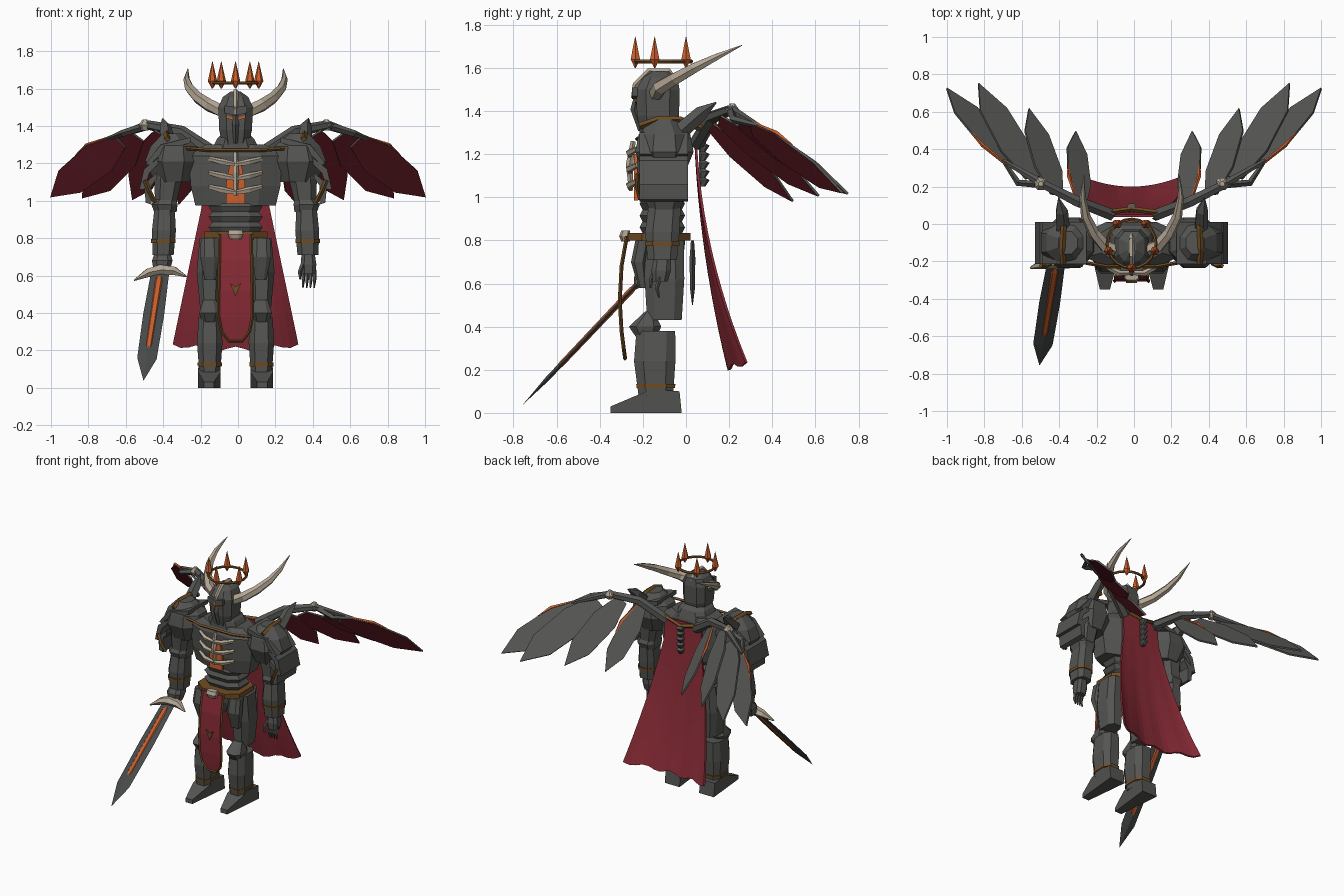
import bpy, bmesh, math
from mathutils import Vector

cube = bpy.data.objects.get("Cube")
if cube:
    bpy.data.objects.remove(cube, do_unlink=True)

CX = -.013  # body axis


def colour(name, r, g, b):
    m = bpy.data.materials.new(name)
    m.use_nodes = True
    m.diffuse_color = (r, g, b, 1)
    m.node_tree.nodes["Principled BSDF"].inputs["Base Color"].default_value = (r, g, b, 1)
    return m


IRON = colour("dark_iron", .09, .092, .085)
STEEL = colour("blade_steel", .065, .07, .07)
BONE = colour("bone", .45, .38, .29)
BRONZE = colour("bronze", .16, .075, .018)
RED = colour("crimson_cloth", .25, .024, .037)
LINING = colour("wing_lining", .16, .014, .023)
GLOW = colour("ember_orange", .6, .115, .025)


def P(s, x, y, z):
    return Vector((CX + s * x, y, z))


def skin(name, mat, rings, caps=True):
    """Join equal rings of points into one faceted object."""
    bm = bmesh.new()
    vs = [[bm.verts.new(p) for p in ring] for ring in rings]
    for a, b in zip(vs, vs[1:]):
        for i in range(len(a) if caps else len(a) - 1):
            j = (i + 1) % len(a)
            bm.faces.new((a[i], a[j], b[j], b[i]))
    if caps:
        bm.faces.new(vs[0])
        bm.faces.new(vs[-1])
    bmesh.ops.recalc_face_normals(bm, faces=bm.faces)
    me = bpy.data.meshes.new(name)
    bm.to_mesh(me)
    bm.free()
    me.materials.append(mat)
    ob = bpy.data.objects.new(name, me)
    bpy.context.collection.objects.link(ob)
    return ob


def loft(name, mat, rings, s=1, c=.55):
    """Stack chamfered sections given as x, y, z, half width, half depth."""
    octagon = [(1, c), (c, 1), (-c, 1), (-1, c), (-1, -c), (-c, -1), (c, -1), (1, -c)]
    return skin(name, mat, [[P(s, x, y, z) + Vector((a * w, b * d, 0)) for a, b in octagon]
                            for x, y, z, w, d in rings])


def tube(name, mat, pts, radii, sides=6, flat=1.0):
    pts = [Vector(p) for p in pts]
    span = pts[-1] - pts[0]
    axis = min(range(3), key=lambda k: abs(span[k]))
    ref = Vector([float(k == axis) for k in range(3)])
    rings = []
    for i, p in enumerate(pts):
        t = (pts[min(i + 1, len(pts) - 1)] - pts[max(i - 1, 0)]).normalized()
        u = (ref - t * ref.dot(t)).normalized()
        v = t.cross(u)
        r = radii[i] if isinstance(radii, list) else radii
        angles = [math.tau * k / sides for k in range(sides)]
        rings.append([p + u * r * math.cos(a) + v * r * flat * math.sin(a) for a in angles])
    return skin(name, mat, rings)


def slab(name, mat, pts, depth):
    return skin(name, mat, [pts, [p + Vector(depth) for p in pts]])


# torso
loft("pelvis", IRON, [(0, -.11, .66, .07, .07), (0, -.11, .74, .15, .1), (0, -.11, .83, .15, .11)])
for i in range(3):
    z = .83 + i * .055
    loft("belly_band", IRON, [(0, -.11, z, .125, .09), (0, -.11, z + .03, .145, .105), (0, -.11, z + .06, .12, .09)])
loft("chest", IRON, [(0, -.11, .975, .215, .095), (0, -.11, 1.08, .24, .115),
                     (0, -.11, 1.24, .25, .12), (0, -.1, 1.3, .16, .1)])
loft("neck_guard", IRON, [(0, -.1, 1.27, .13, .11), (0, -.11, 1.33, .1, .1), (0, -.12, 1.36, .07, .08)])
tube("collar_trim", BRONZE, [P(1, x, y, z) for x, y, z in
     [(-.26, -.205, 1.28), (-.13, -.228, 1.27), (.13, -.228, 1.27), (.26, -.205, 1.28)]], .01, 4)
slab("ember_core", GLOW, [P(1, x, -.222, z) for x, z in
     [(-.05, .985), (.05, .985), (.05, 1.1), (.03, 1.2), (-.03, 1.2), (-.05, 1.1)]], (0, -.018, 0))
tube("sternum", BONE, [P(1, 0, -.245, 1.26), P(1, 0, -.262, 1.15), P(1, 0, -.255, 1.03)], [.012, .018, .01], 5)
loft("belt", BRONZE, [(0, -.125, .8, .17, .145), (0, -.125, .835, .17, .145)])
loft("buckle", BONE, [(0, -.28, .795, .03, .02), (0, -.285, .82, .04, .025), (0, -.28, .845, .036, .02)])

# head
loft("helmet", IRON, [(0, -.13, 1.3, .07, .08), (0, -.13, 1.38, .088, .098), (0, -.13, 1.5, .092, .1),
                      (0, -.12, 1.555, .068, .08), (0, -.12, 1.585, .025, .035)])
tube("face_ridge", IRON, [P(1, 0, -.228, 1.47), P(1, 0, -.24, 1.41), P(1, 0, -.21, 1.31)], [.012, .018, .012], 4)
tube("crest", BONE, [P(1, 0, y, z) for y, z in
     [(-.25, 1.46), (-.235, 1.52), (-.17, 1.585), (-.08, 1.585), (-.04, 1.54)]], [.006, .014, .015, .014, .006], 5)

# floating crown
bpy.ops.mesh.primitive_torus_add(location=(CX, -.105, 1.63), major_radius=.13, minor_radius=.009,
                                 major_segments=20, minor_segments=5)
bpy.context.object.name = "crown_ring"
bpy.context.object.data.materials.append(BRONZE)
for k in range(5):
    a = math.radians(72 * k - 90)
    x, y = .13 * math.cos(a), -.105 + .13 * math.sin(a)
    tube("crown_spike", GLOW, [P(1, x, y, z) for z in (1.6, 1.64, 1.745)], [.003, .025, .001], 6)

# tabard with trim
rows = [(.82, .085, -.275), (.68, .087, -.3), (.52, .09, -.308), (.38, .09, -.3), (.3, .075, -.29), (.25, .035, -.283)]
skin("tabard", RED, [[P(1, -w, y, z), P(1, w, y, z), P(1, w, y + .01, z), P(1, -w, y + .01, z)] for z, w, y in rows])
edge = [P(-1, w, y, z) for z, w, y in rows] + [P(1, w, y, z) for z, w, y in reversed(rows)]
tube("tabard_trim", BRONZE, edge, .008, 4)
slab("tabard_emblem", BRONZE, [P(1, x, -.308, z) for x, z in [(-.03, .56), (0, .54), (.03, .56), (0, .49)]], (0, -.008, 0))


# cape
def cape_point(u, v):
    drop = 1.27 - 1.06 * v + .025 * v * u * u + .013 * v * math.cos(u * 11)
    width = .15 + .18 * max(0, v - .15) / .85
    back = .05 + .045 * v + .105 * v * v + .085 * v * v * u * u
    return P(1, u * width, back, drop)


cape = skin("cape", RED, [[cape_point(i / 8 - 1, j / 12) for i in range(17)] for j in range(13)], caps=False)
cape.modifiers.new("thickness", "SOLIDIFY").thickness = .012
tube("cape_bar", BRONZE, [P(1, -.15, .06, 1.28), P(1, 0, .08, 1.25), P(1, .15, .06, 1.28)], .014, 4)
for i in range(5):
    z = 1.24 - i * .04
    loft("vertebra", IRON, [(0, .075, z - .03, .012, .015), (0, .085, z, .024, .025), (0, .075, z + .01, .015, .015)])
tube("hip_dagger", IRON, [P(1, .13, .03, z) for z in (.8, .72, .58, .5)], [.012, .022, .02, .003], 4, .6)


# wing feather: iron above, lining below, tilted up towards its outer edge
def feather(name, s, base, tip, width, tilt):
    base, tip = Vector(base), Vector(tip)
    base.x *= s
    tip.x *= s
    t = tip - base
    along = Vector((s * .8, .3, tilt))
    side = (along - t * along.dot(t) / t.length_squared).normalized()
    n = t.cross(side).normalized()
    if n.z < 0:
        n.negate()
    shape = [(0, -.22), (.3, -.48), (.72, -.42), (1, 0), (.72, .42), (.3, .48), (0, .22)]
    pts = [base + t * a + side * width * b for a, b in shape]
    ob = slab(name, IRON, pts, n * -.012)
    ob.data.materials.append(LINING)
    for f in ob.data.polygons:
        f.material_index = int(f.normal.dot(n) < -.5)
    return pts


FEATHERS = [((.63, .31, 1.32), (1, .73, 1.025), .2, .15), ((.54, .25, 1.35), (.83, .755, 1.02), .21, .2),
            ((.41, .16, 1.36), (.56, .62, 1.01), .18, .35), ((.28, .12, 1.33), (.31, .5, .985), .15, .45)]

for s, label in ((-1, "right_"), (1, "left_")):
    # face and horns
    slab(label + "eye", GLOW, [P(s, x, -.229, z) for x, z in
         [(.014, 1.43), (.052, 1.445), (.052, 1.455), (.014, 1.445)]], (0, -.008, 0))
    slab(label + "brow", IRON, [P(s, x, -.225, z) for x, z in
         [(0, 1.455), (.06, 1.47), (.06, 1.51), (0, 1.5)]], (0, -.025, 0))
    tube(label + "horn", BONE, [P(s, *p) for p in
         [(.07, -.14, 1.48), (.14, -.12, 1.51), (.2, -.05, 1.55), (.245, .04, 1.6), (.262, .14, 1.65), (.255, .26, 1.705)]],
         [.036, .035, .031, .026, .017, .002], 6)
    for i in range(3):
        z = 1.045 + i * .075
        tube(label + "rib", BONE, [P(s, .005, -.26, z), P(s, .07, -.262, z + .012), P(s, .14, -.225, z + .03)],
             [.013, .018, .012], 5)

    # legs
    loft(label + "thigh", IRON, [(.13, -.1, .8, .062, .09), (.14, -.1, .62, .068, .092), (.138, -.1, .43, .052, .08)], s)
    loft(label + "tasset", IRON, [(.14, -.2, .8, .045, .035), (.14, -.22, .7, .05, .035), (.135, -.2, .58, .03, .02)], s)
    loft(label + "knee", IRON, [(.138, -.17, .47, .035, .02), (.138, -.19, .4, .056, .075), (.138, -.18, .32, .035, .03)], s)
    loft(label + "shin", IRON, [(.138, -.14, .38, .06, .09), (.138, -.145, .24, .068, .096), (.138, -.14, .08, .056, .08)], s)
    loft(label + "ankle_band", BRONZE, [(.138, -.14, .115, .064, .089), (.138, -.14, .135, .065, .091)], s)
    profile = [(-.35, 0), (-.35, .03), (-.22, .085), (-.15, .11), (-.03, .1), (-.02, 0)]
    foot = slab(label + "foot", IRON, [P(s, .08, y, z) for y, z in profile], (s * .12, 0, 0))
    for v in foot.data.vertices:
        if v.co.y < -.3:
            v.co.x += (CX + s * .145 - v.co.x) * .55

    # arms
    loft(label + "upper_arm", IRON, [(.33, -.1, 1.28, .075, .08), (.36, -.1, 1.12, .075, .085), (.375, -.1, .97, .055, .07)], s)
    loft(label + "elbow", IRON, [(.375, -.1, .94, .06, .07), (.38, -.1, .98, .07, .085), (.37, -.1, 1.03, .05, .06)], s)
    loft(label + "forearm", IRON, [(.38, -.1, .95, .055, .075), (.383, -.11, .84, .064, .08), (.387, -.11, .71, .056, .068)], s)
    loft(label + "wrist_band", BRONZE, [(.386, -.11, .775, .065, .08), (.386, -.11, .795, .066, .081)], s)

    # pauldrons
    loft(label + "shoulder_dome", IRON, [(.33, -.1, 1.1, .1, .09), (.335, -.1, 1.21, .15, .135),
                                         (.33, -.1, 1.29, .125, .12), (.34, -.1, 1.36, .05, .06)], s, .4)
    lames = [[(.24, 1.34), (.4, 1.3), (.48, 1.2), (.46, 1.19), (.38, 1.27), (.24, 1.31)],
             [(.4, 1.24), (.49, 1.17), (.515, 1.06), (.49, 1.06), (.46, 1.15), (.4, 1.21)],
             [(.42, 1.15), (.49, 1.09), (.48, .99), (.45, .98), (.45, 1.08), (.42, 1.12)]]
    for lame in lames:
        slab(label + "shoulder_lame", IRON, [P(s, x, -.215, z) for x, z in lame], (0, .225, 0))
    tube(label + "lame_trim", BRONZE, [P(s, .485, -.222, 1.11), P(s, .46, -.225, 1.05), P(s, .43, -.21, .99)], .012, 4)
    tube(label + "shoulder_trim", BRONZE, [P(s, .36, .07, 1.32), P(s, .365, -.03, 1.36),
                                           P(s, .37, -.13, 1.36), P(s, .365, -.215, 1.33)], .016, 4)
    tube(label + "shoulder_spike", IRON, [P(s, .37, -.02, 1.31), P(s, .375, .07, 1.39), P(s, .39, .14, 1.44)],
         [.04, .035, .003], 5)

    # wings
    arm = [Vector((s * x, y, z)) for x, y, z in
           [(.12, .05, 1.25), (.3, .12, 1.37), (.48, .21, 1.405), (.7, .34, 1.33)]]
    tube(label + "wing_arm", IRON, arm, [.035, .032, .026, .012], 6)
    loft(label + "wing_joint", BONE, [(.485, .215, 1.375, .018, .018), (.485, .215, 1.405, .032, .032),
                                      (.485, .215, 1.435, .012, .012)], s)
    tube(label + "wing_finger", IRON, [arm[2], Vector((s * .62, .22, 1.36)), arm[3]], [.02, .018, .01], 4)
    for i, spec in enumerate(FEATHERS):
        pts = feather(label + "feather", s, *spec)
        if i in (0, 3):
            tube(label + "feather_ember", GLOW, [pts[6], pts[5], pts[5].lerp(pts[4], .4)], [.004, .011, .003], 4)

# open left hand
loft("left_palm", IRON, [(.388, -.11, .72, .035, .04), (.39, -.115, .66, .042, .045), (.39, -.12, .61, .036, .035)])
for i in range(4):
    x = .36 + i * .02
    tube("left_finger", IRON, [P(1, x, -.12, .63), P(1, x + .002, -.135, .58), P(1, x, -.125, .535)], [.012, .01, .004], 5)
tube("left_thumb", IRON, [P(1, .36, -.14, .66), P(1, .342, -.16, .62), P(1, .345, -.165, .58)], [.014, .011, .005], 5)

# right fist and sword
loft("right_fist", IRON, [(.39, -.12, .73, .04, .045), (.392, -.14, .68, .055, .06), (.395, -.15, .62, .042, .045)], -1)
guard, tip = Vector((-.415, -.2, .625)), Vector((-.505, -.755, .04))
reach = tip - guard
tube("sword_grip", BRONZE, [guard - reach * .2, guard], .018, 6)
tube("sword_pommel", BONE, [guard - reach * .25, guard - reach * .22, guard - reach * .19], [.01, .03, .012], 6)
tube("sword_blade", STEEL, [guard + reach * f for f in (0, .4, .8, 1)], [.048, .056, .052, .001], 4, .2)
tube("sword_fuller", GLOW, [guard + reach * f for f in (.06, .1, .68, .76)], [.018, .024, .021, .006], 6, .7)
tube("sword_guard", BONE, [(-.555, -.235, .575), (-.48, -.21, .615), (-.415, -.2, .63), (-.34, -.205, .625), (-.275, -.225, .595)],
     [.005, .032, .042, .032, .005], 6, .8)
